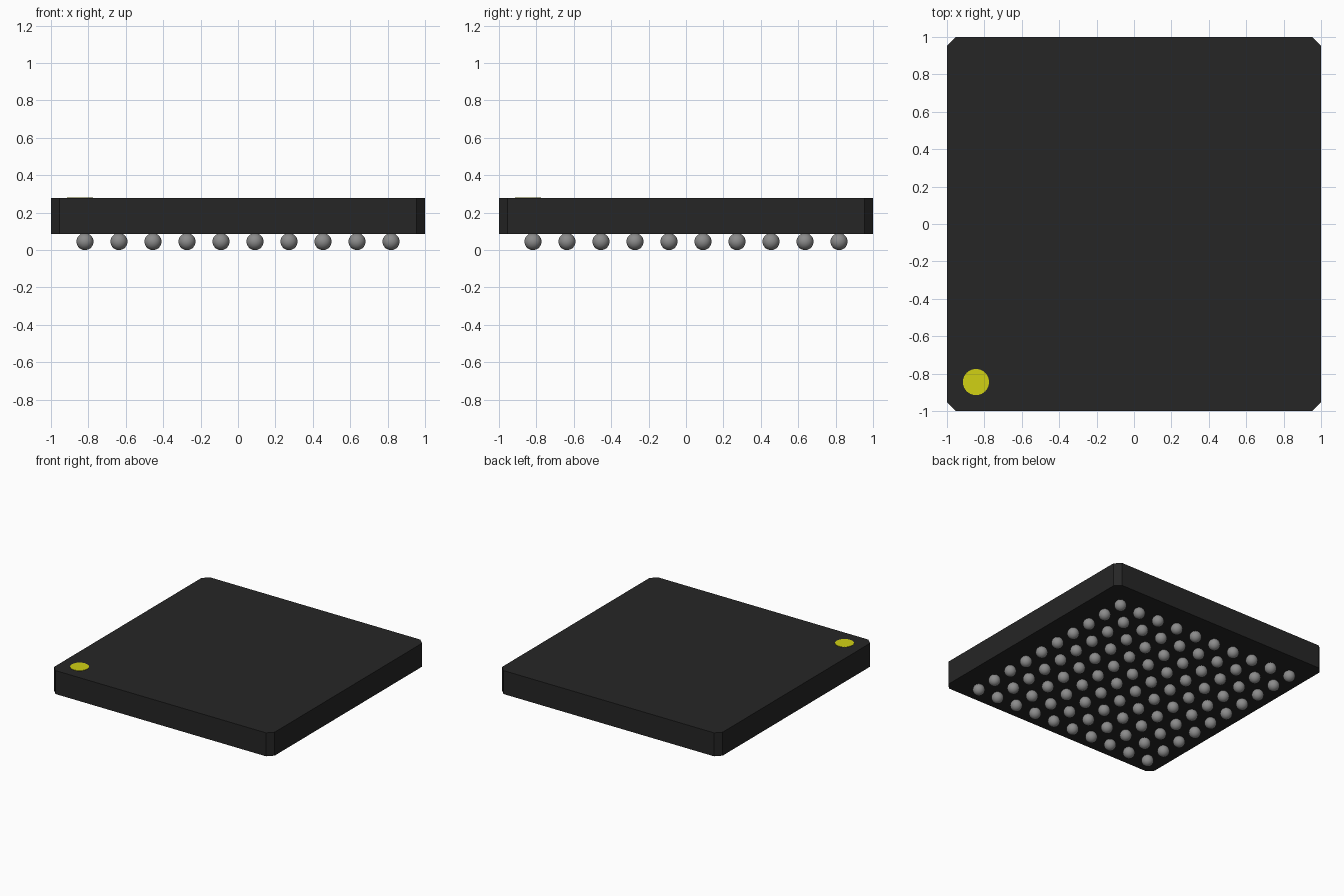
import bpy, bmesh
from mathutils import Matrix

if "Cube" in bpy.data.objects:
    bpy.data.objects.remove(bpy.data.objects["Cube"], do_unlink=True)

BOTTOM, TOP = 0.086, 0.278   # height range of the package body
CHAMFER = 0.046              # cut vertical corners
PITCH = 2 / 11               # spacing of the solder balls
BALL_R = 0.0455


def material(name, rgb):
    m = bpy.data.materials.new(name)
    m.use_nodes = True
    m.diffuse_color = (*rgb, 1)
    m.node_tree.nodes["Principled BSDF"].inputs["Base Color"].default_value = (*rgb, 1)
    return m


def add_object(name, bm, mat):
    mesh = bpy.data.meshes.new(name)
    bm.to_mesh(mesh)
    bm.free()
    mesh.materials.append(mat)
    obj = bpy.data.objects.new(name, mesh)
    bpy.context.collection.objects.link(obj)
    return obj


black = material("black plastic", (0.019, 0.019, 0.019))
grey = material("grey solder", (0.26, 0.26, 0.26))
yellow = material("yellow paint", (0.64, 0.64, 0.007))

# Body: square slab with its four upright edges chamfered
bm = bmesh.new()
bmesh.ops.create_cube(bm, size=1, matrix=Matrix.Translation((0, 0, (BOTTOM + TOP) / 2))
                      @ Matrix.Diagonal((2, 2, TOP - BOTTOM, 1)))
upright = [e for e in bm.edges if abs(e.verts[0].co.z - e.verts[1].co.z) > 0.01]
bmesh.ops.bevel(bm, geom=upright, offset=CHAMFER, segments=1, affect='EDGES')
add_object("package_body", bm, black)

# Corner marker: thin painted disc on the top face
bm = bmesh.new()
bmesh.ops.create_cone(bm, cap_ends=True, segments=40, radius1=0.07, radius2=0.07, depth=0.004,
                      matrix=Matrix.Translation((-0.845, -0.845, TOP + 0.001)))
add_object("corner_marker", bm, yellow)

# Solder balls: one smooth ball arrayed into a full ten by ten grid
bm = bmesh.new()
bmesh.ops.create_uvsphere(bm, u_segments=24, v_segments=14, radius=BALL_R)
for f in bm.faces:
    f.smooth = True
balls = add_object("solder_balls", bm, grey)
balls.location = (-4.5 * PITCH, -4.5 * PITCH, BALL_R)
for name, step in (("columns", (PITCH, 0, 0)), ("rows", (0, PITCH, 0))):
    array = balls.modifiers.new(name, 'ARRAY')
    array.count = 10
    array.use_relative_offset = False
    array.use_constant_offset = True
    array.constant_offset_displace = step
